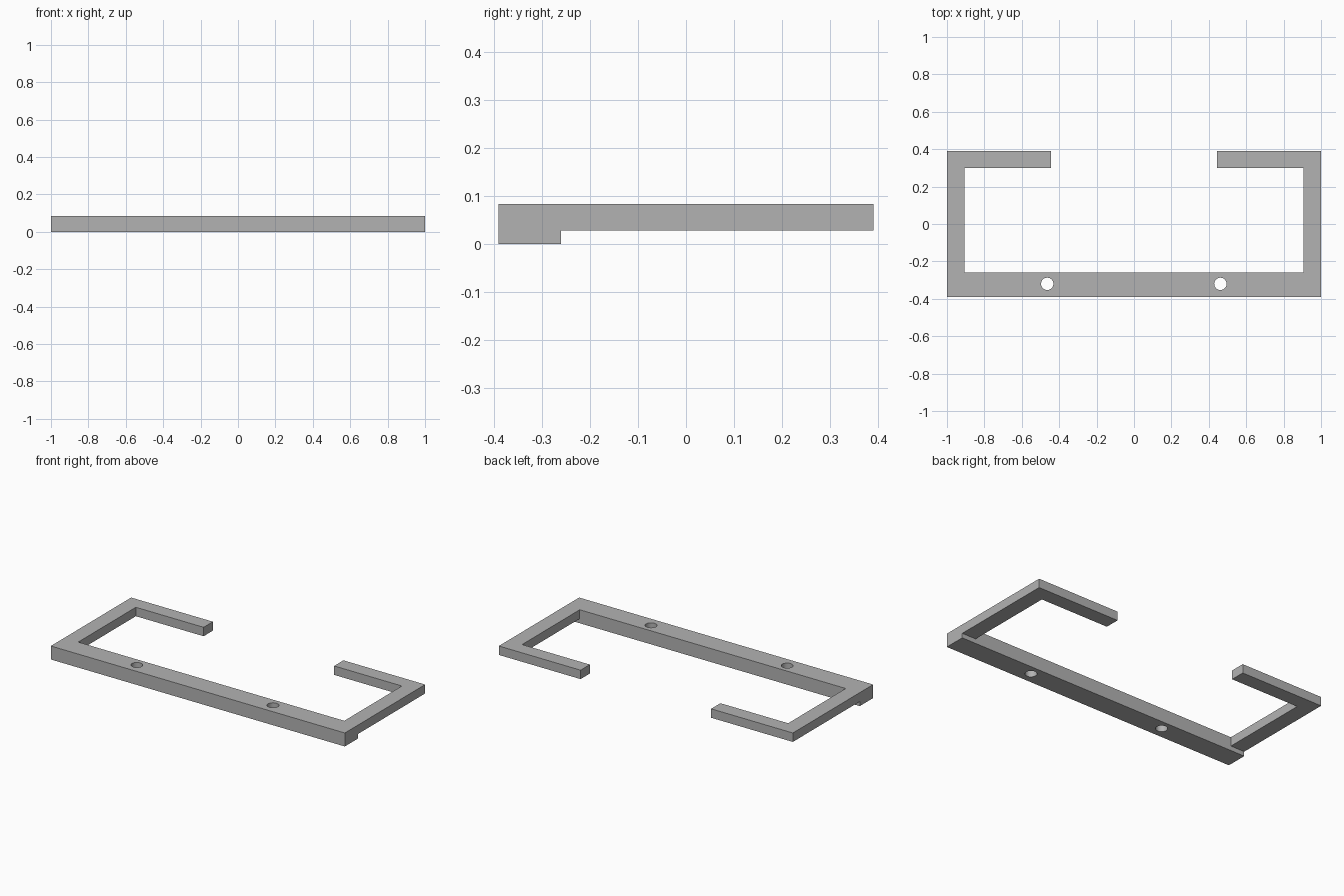
import bpy
import bmesh
from mathutils import Matrix

cube = bpy.data.objects.get("Cube")
if cube:
    bpy.data.objects.remove(cube, do_unlink=True)

TOP = 0.083
ARM_BOTTOM = 0.028
FRONT, RAIL_BACK, BACK = -0.39, -0.26, 0.39
ARM_WIDTH = 0.095

grey = bpy.data.materials.new("plain grey")
grey.use_nodes = True
colour = (0.45, 0.45, 0.45, 1)
grey.diffuse_color = colour
grey.node_tree.nodes["Principled BSDF"].inputs["Base Color"].default_value = colour


def add_object(name, bm):
    bmesh.ops.recalc_face_normals(bm, faces=bm.faces)
    mesh = bpy.data.meshes.new(name)
    bm.to_mesh(mesh)
    bm.free()
    mesh.materials.append(grey)
    obj = bpy.data.objects.new(name, mesh)
    bpy.context.collection.objects.link(obj)
    return obj


def prism(name, outline, bottom, top):
    """Extrude a plan outline upwards into a solid."""
    bm = bmesh.new()
    face = bm.faces.new([bm.verts.new((x, y, bottom)) for x, y in outline])
    result = bmesh.ops.extrude_face_region(bm, geom=[face])
    raised = [v for v in result["geom"] if isinstance(v, bmesh.types.BMVert)]
    bmesh.ops.translate(bm, verts=raised, vec=(0, 0, top - bottom))
    return add_object(name, bm)


# Deep front rail
rail = prism("front_rail", [(-1, FRONT), (1, FRONT), (1, RAIL_BACK), (-1, RAIL_BACK)], 0, TOP)

# Two screw holes through the rail
bm = bmesh.new()
for x in (-0.464, 0.462):
    bmesh.ops.create_cone(bm, cap_ends=True, segments=32, radius1=0.033, radius2=0.033,
                          depth=0.4, matrix=Matrix.Translation((x, -0.32, TOP / 2)))
cutter = add_object("hole_cutter", bm)
cutter.hide_render = True
holes = rail.modifiers.new("screw_holes", 'BOOLEAN')
holes.operation = 'DIFFERENCE'
holes.solver = 'EXACT'
holes.object = cutter
bpy.context.view_layer.objects.active = rail
rail.select_set(True)
bpy.ops.object.modifier_apply(modifier=holes.name)
bpy.data.objects.remove(cutter, do_unlink=True)
bpy.ops.object.shade_smooth_by_angle()

# Thinner hooked arms, raised above the underside of the rail
inner, tip = 1 - ARM_WIDTH, 0.444
hook = [(1, RAIL_BACK), (1, BACK), (tip, BACK), (tip, BACK - 0.09),
        (inner, BACK - 0.09), (inner, RAIL_BACK)]
for name, side in (("left_arm", 1), ("right_arm", -1)):
    prism(name, [(side * x, y) for x, y in hook], ARM_BOTTOM, TOP)
